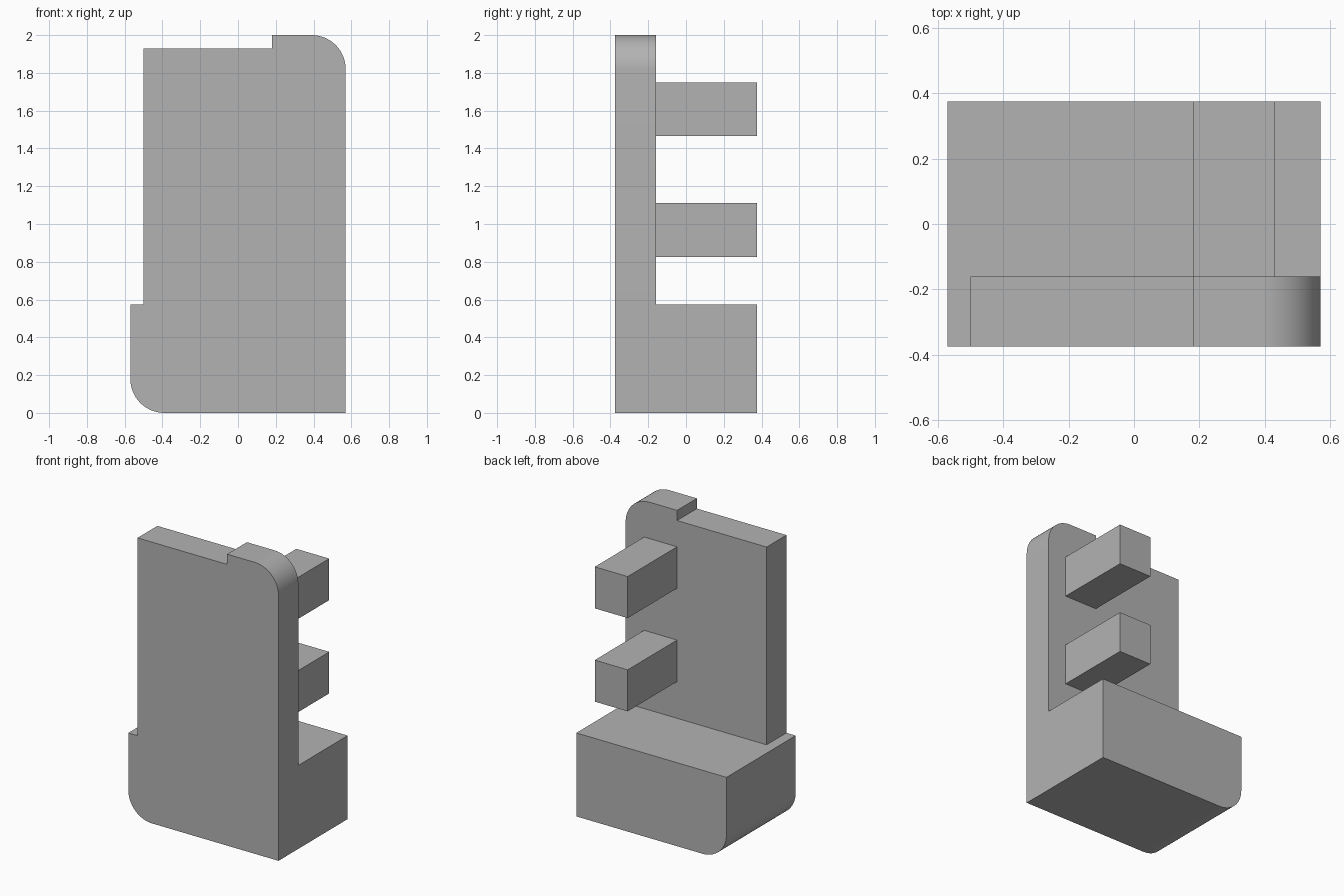
import bpy, bmesh
from math import sin, cos, radians

cube = bpy.data.objects.get("Cube")
if cube:
    bpy.data.objects.remove(cube, do_unlink=True)

# Material
grey = bpy.data.materials.new("plain grey")
grey.use_nodes = True
colour = (0.45, 0.45, 0.45, 1)
grey.diffuse_color = colour
grey.node_tree.nodes["Principled BSDF"].inputs["Base Color"].default_value = colour

# Shared dimensions
HALF_W, FRONT, BACK = 0.57, -0.375, 0.375
PLATE_BACK, BASE_TOP, TOP = -0.16, 0.573, 2.0
RADIUS = 0.18
TAB_X = 0.18


def arc(cx, cz, start, steps=16):
    """Quarter circle, counter-clockwise from the start angle."""
    angles = [radians(start + 90 * i / steps) for i in range(steps + 1)]
    return [(cx + RADIUS * cos(a), cz + RADIUS * sin(a)) for a in angles]


def extrude(name, profile, y0, y1):
    """Extrude an x-z outline from y0 to y1."""
    bm = bmesh.new()
    face = bm.faces.new([bm.verts.new((x, y0, z)) for x, z in profile])
    result = bmesh.ops.extrude_face_region(bm, geom=[face])
    verts = [g for g in result["geom"] if isinstance(g, bmesh.types.BMVert)]
    bmesh.ops.translate(bm, verts=verts, vec=(0, y1 - y0, 0))
    bmesh.ops.recalc_face_normals(bm, faces=bm.faces)
    mesh = bpy.data.meshes.new(name)
    bm.to_mesh(mesh)
    bm.free()
    mesh.materials.append(grey)
    obj = bpy.data.objects.new(name, mesh)
    bpy.context.collection.objects.link(obj)
    bpy.ops.object.select_all(action="DESELECT")
    obj.select_set(True)
    bpy.context.view_layer.objects.active = obj
    bpy.ops.object.shade_smooth_by_angle(angle=radians(30))
    return obj


# Base block with one rounded lower edge
extrude("base", arc(-HALF_W + RADIUS, RADIUS, 180)
        + [(HALF_W, 0), (HALF_W, BASE_TOP), (-HALF_W, BASE_TOP)], FRONT, BACK)

# Upright plate with a raised, rounded tab
extrude("upright_plate", [(-0.5, BASE_TOP), (HALF_W, BASE_TOP)]
        + arc(HALF_W - RADIUS, TOP - RADIUS, 0)
        + [(TAB_X, TOP), (TAB_X, 1.93), (-0.5, 1.93)], FRONT, PLATE_BACK)

# Two prongs behind the plate
for name, z in (("lower_prong", 0.825), ("upper_prong", 1.465)):
    x1, z1 = TAB_X + 0.25, z + 0.285
    extrude(name, [(TAB_X, z), (x1, z), (x1, z1), (TAB_X, z1)], PLATE_BACK, BACK)
